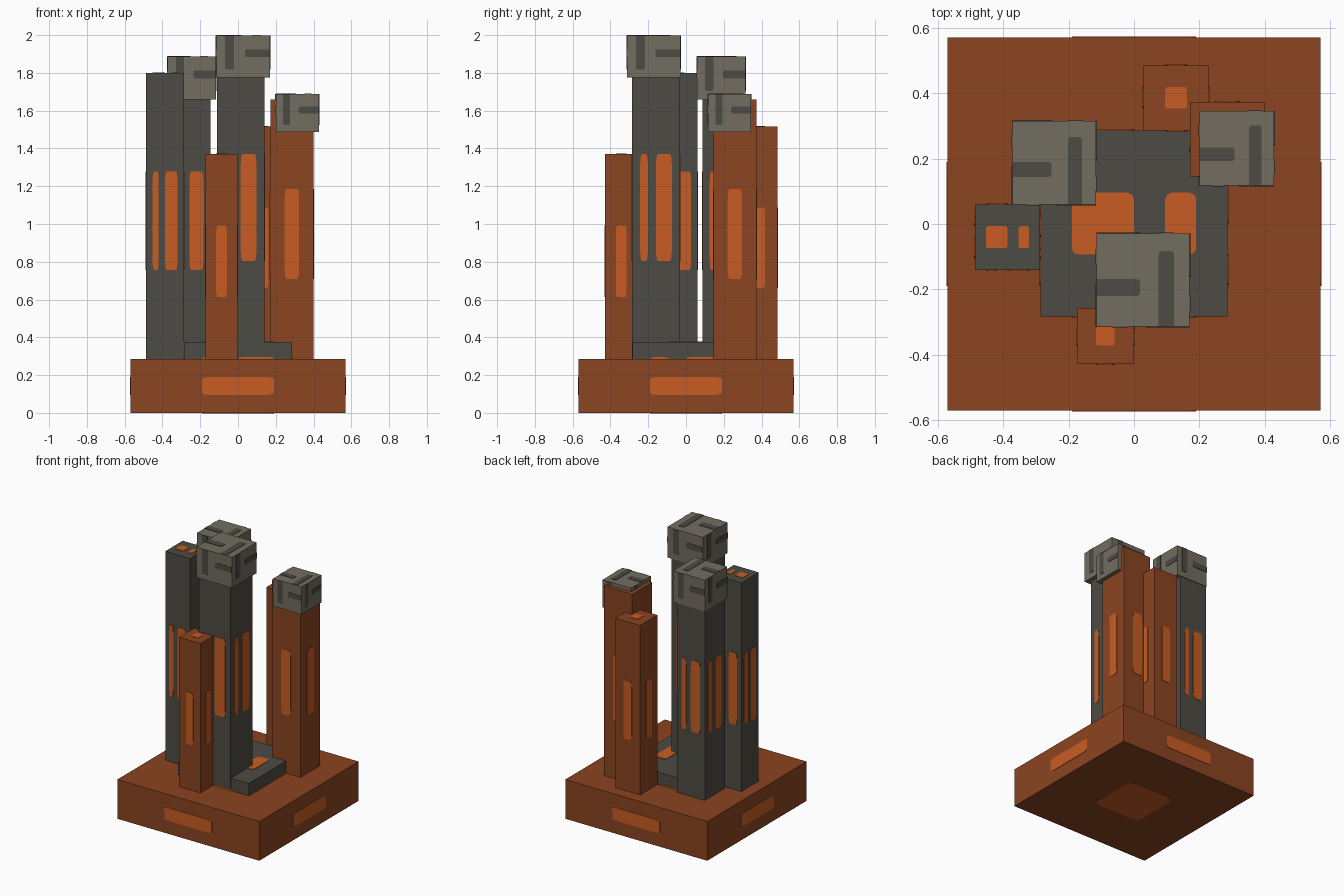
import bpy
import bmesh
import math
from mathutils import Vector

if "Cube" in bpy.data.objects:
    bpy.data.objects.remove(bpy.data.objects["Cube"])

PLATE = 0.003      # thickness of the painted panels
CORNER = 0.035     # corner rounding as a share of the face size


def material(name, rgb):
    m = bpy.data.materials.new(name)
    m.diffuse_color = (*rgb, 1.0)
    m.use_nodes = True
    m.node_tree.nodes["Principled BSDF"].inputs["Base Color"].default_value = m.diffuse_color
    return m


RUST = material("rust_brown", (0.258, 0.058, 0.0152))
ORANGE = material("glowing_orange", (0.578, 0.107, 0.016))
CHARCOAL = material("charcoal", (0.074, 0.070, 0.058))
STONE = material("stone_grey", (0.171, 0.153, 0.117))

# Face frames: normal, u axis, v axis, as seen from outside
X, Y, Z = Vector((1, 0, 0)), Vector((0, 1, 0)), Vector((0, 0, 1))
SIDES = [(-Y, X, Z), (X, Y, Z), (Y, -X, Z), (-X, -Y, Z)]
TOP = (Z, -X, -Y)
BOTTOM = (-Z, X, -Y)

# Panel layouts in face shares: u0, u1, v0, v1
ONE_WINDOW = [(1/3, 2/3, 1/3, 2/3)]
TWO_WINDOWS = [(1/6, 1/3, 1/3, 2/3), (1/2, 5/6, 1/3, 2/3)]
GROOVES = [(1/6, 1/3, 0.19, 1.0), (0.53, 1.0, 0.49, 0.67)]


def outline(u0, u1, v0, v1):
    """Counter-clockwise rectangle, rounded at corners that lie inside the face."""
    pts = []
    for i, (u, v, su, sv) in enumerate([(u0, v0, 1, 1), (u1, v0, -1, 1),
                                        (u1, v1, -1, -1), (u0, v1, 1, -1)]):
        if u in (0.0, 1.0) or v in (0.0, 1.0):
            pts.append((u, v))
            continue
        for k in range(3):
            a = math.pi + (i + k / 2) * math.pi / 2
            pts.append((u + CORNER * (su + math.cos(a)),
                        v + CORNER * (sv + math.sin(a))))
    return pts


def block(name, x, y, z, body, panel, layout, faces):
    """Box over the given ranges with thin panels laid on the chosen faces."""
    centre = Vector((sum(x) / 2, sum(y) / 2, sum(z) / 2))
    size = Vector((x[1] - x[0], y[1] - y[0], z[1] - z[0]))
    bm = bmesh.new()
    bmesh.ops.create_cube(bm, size=1.0)
    for v in bm.verts:
        v.co = centre + v.co * size
    for n, u_axis, v_axis in faces:
        for rect in layout:
            rings = []
            for lift in (0.0, PLATE):
                rings.append([bm.verts.new(
                    centre + (n * 0.5 + u_axis * (u - 0.5) + v_axis * (v - 0.5)) * size
                    + n * lift) for u, v in outline(*rect)])
            low, high = rings
            new = [bm.faces.new(high)]
            for i in range(len(low)):
                j = (i + 1) % len(low)
                new.append(bm.faces.new((low[i], low[j], high[j], high[i])))
            for f in new:
                f.material_index = 1
    mesh = bpy.data.meshes.new(name)
    bm.to_mesh(mesh)
    bm.free()
    mesh.materials.append(body)
    mesh.materials.append(panel)
    obj = bpy.data.objects.new(name, mesh)
    bpy.context.collection.objects.link(obj)
    return obj


# Base and the low slab on it
block("base", (-0.57, 0.57), (-0.57, 0.57), (0, 0.285),
      RUST, ORANGE, ONE_WINDOW, SIDES + [BOTTOM])
block("slab", (-0.285, 0.285), (-0.283, 0.285), (0.135, 0.375),
      CHARCOAL, ORANGE, TWO_WINDOWS, SIDES + [TOP])

# Rust columns, one window on each face
for name, x, y, top in [
        ("front_column", (-0.173, -0.002), (-0.428, -0.257), 1.37),
        ("right_column", (0.171, 0.399), (0.145, 0.373), 1.66),
        ("back_column", (0.029, 0.228), (0.286, 0.485), 1.515)]:
    block(name, x, y, (0.235, top), RUST, ORANGE, ONE_WINDOW, SIDES + [TOP])

# Charcoal towers, two windows on each face
for name, x, y, top in [
        ("left_tower", (-0.486, -0.287), (-0.14, 0.06), 1.80),
        ("back_tower", (-0.369, -0.146), (0.088, 0.311), 1.80),
        ("centre_tower", (-0.112, 0.14), (-0.285, -0.033), 1.94)]:
    block(name, x, y, (0.235, top), CHARCOAL, ORANGE, TWO_WINDOWS, SIDES + [TOP])

# Grooved stone caps
for name, x, y, z in [
        ("centre_cap", (-0.115, 0.17), (-0.313, -0.029), (1.775, 1.997)),
        ("back_cap", (-0.372, -0.116), (0.059, 0.315), (1.66, 1.887)),
        ("right_cap", (0.2, 0.428), (0.117, 0.345), (1.487, 1.687))]:
    block(name, x, y, z, STONE, CHARCOAL, GROOVES, SIDES + [TOP])
